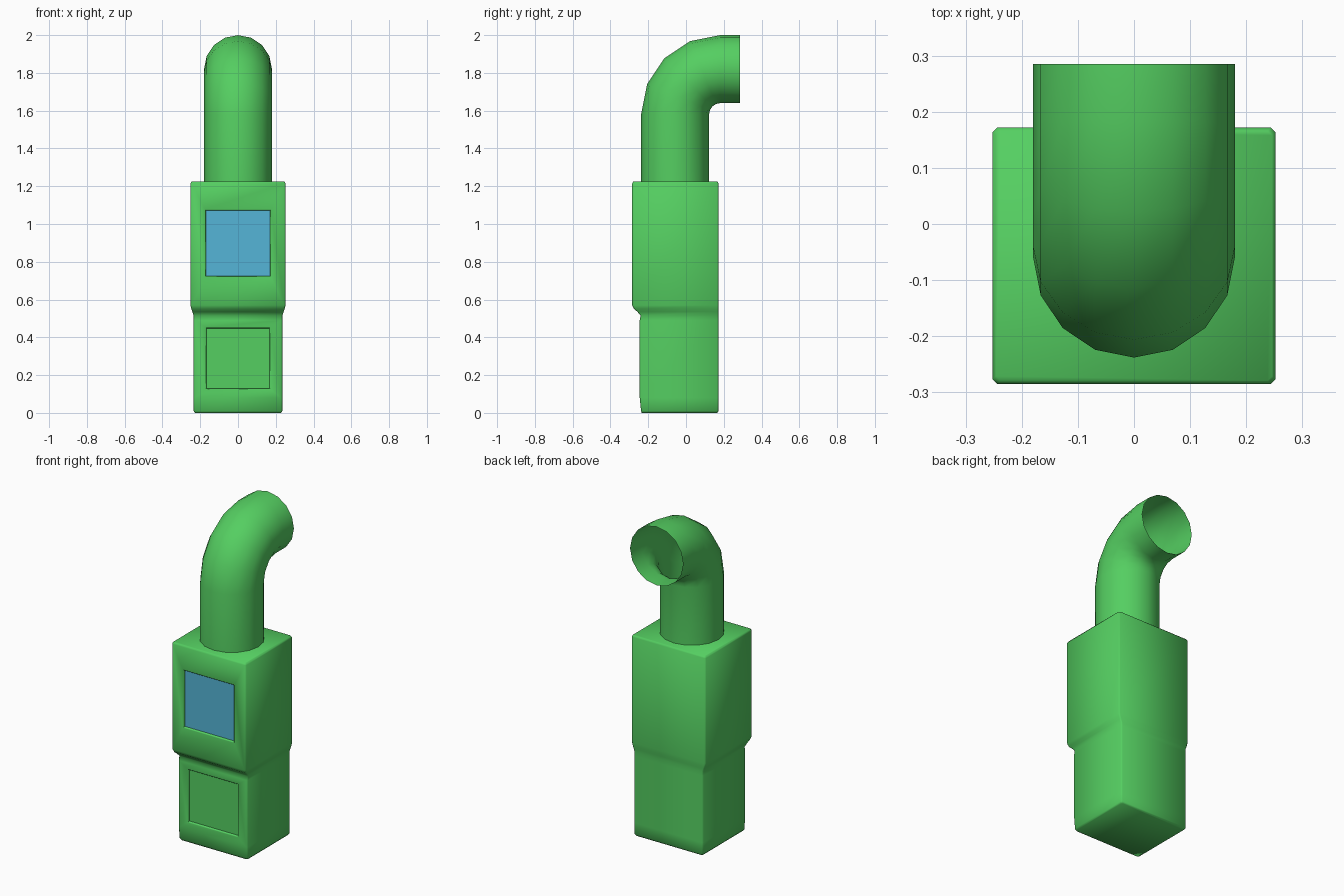
import bpy
import bmesh
from math import cos, sin, pi, radians
from mathutils import Vector

cube = bpy.data.objects.get("Cube")
if cube:
    bpy.data.objects.remove(cube, do_unlink=True)


def material(name, rgb):
    m = bpy.data.materials.new(name)
    m.use_nodes = True
    m.diffuse_color = (*rgb, 1)
    m.node_tree.nodes["Principled BSDF"].inputs["Base Color"].default_value = (*rgb, 1)
    return m


green = material("casing green", (0.09, 0.62, 0.12))
blue = material("screen blue", (0.09, 0.46, 0.68))


def finish(bm, name, mats, angle):
    mesh = bpy.data.meshes.new(name)
    bm.to_mesh(mesh)
    bm.free()
    for m in mats:
        mesh.materials.append(m)
    obj = bpy.data.objects.new(name, mesh)
    bpy.context.collection.objects.link(obj)
    bpy.ops.object.select_all(action="DESELECT")
    obj.select_set(True)
    bpy.context.view_layer.objects.active = obj
    bpy.ops.object.shade_smooth_by_angle(angle=radians(angle))
    return obj


def loft(bm, rings):
    """Join equal rings of points with quads; return the vertex rings."""
    loops = [[bm.verts.new(p) for p in ring] for ring in rings]
    n = len(loops[0])
    for a, b in zip(loops, loops[1:]):
        for i in range(n):
            j = (i + 1) % n
            bm.faces.new((a[i], a[j], b[j], b[i]))
    return loops


def casing_ring(z, w, front, back=0.172, c=0.008):
    """Rectangle with chamfered corners, counter-clockwise from above."""
    pts = [(-w + c, front), (w - c, front), (w, front + c), (w, back - c),
           (w - c, back), (-w + c, back), (-w, back - c), (-w, front + c)]
    return [Vector((x, y, z)) for x, y in pts]


# Casing: stacked sections with a stepped, wider upper half
bm = bmesh.new()
sections = [(0, 0.227, -0.234, 0.166), (0.01, 0.235, -0.238), (0.08, 0.235, -0.245),
            (0.49, 0.235, -0.245), (0.515, 0.235, -0.24), (0.535, 0.242, -0.257),
            (0.55, 0.247, -0.275), (0.57, 0.252, -0.285), (1.215, 0.252, -0.285),
            (1.225, 0.246, -0.279, 0.166)]
loops = loft(bm, [casing_ring(*s) for s in sections])
bm.faces.new(list(reversed(loops[0])))
bm.faces.new(loops[-1])


def recessed_panel(lower, half_width, z0, z1, depth, mat):
    """Cut a panel into the front face above the given section."""
    a, b = loops[lower], loops[lower + 1]
    face = next(f for f in a[0].link_faces if {a[0], a[1], b[0], b[1]} == set(f.verts))
    mid = face.calc_center_median()
    bmesh.ops.inset_individual(bm, faces=[face], thickness=0.03)
    for v in face.verts:
        v.co.x = half_width if v.co.x > 0 else -half_width
        v.co.z = z1 if v.co.z > mid.z else z0
    # Soft lip, then a steep wall down to the panel
    bmesh.ops.inset_individual(bm, faces=[face], thickness=0.006, depth=-0.004)
    bmesh.ops.inset_individual(bm, faces=[face], thickness=0.001, depth=-depth)
    face.material_index = mat


recessed_panel(2, 0.172, 0.125, 0.453, 0.01, 0)
recessed_panel(7, 0.175, 0.72, 1.077, 0.01, 1)
finish(bm, "casing", [green, blue], 50)

# Pipe: open tube rising from the casing and bending to the back
bm = bmesh.new()
radius, bend, sides, steps = 0.18, 0.24, 16, 4
bend_y, bend_z = 0.182, 1.58
stations = [(bend_y - bend, 1.2, 0)]
for k in range(steps + 1):
    t = k / steps * pi / 2
    stations.append((bend_y - bend * cos(t), bend_z + bend * sin(t), t))
stations.append((0.285, bend_z + bend, pi / 2))
rings = []
for y, z, t in stations:
    ring = []
    for i in range(sides):
        a = 2 * pi * i / sides
        out = radius * cos(a)
        ring.append(Vector((radius * sin(a), y - out * cos(t), z + out * sin(t))))
    rings.append(ring)
loft(bm, rings)
finish(bm, "pipe", [green], 50)
